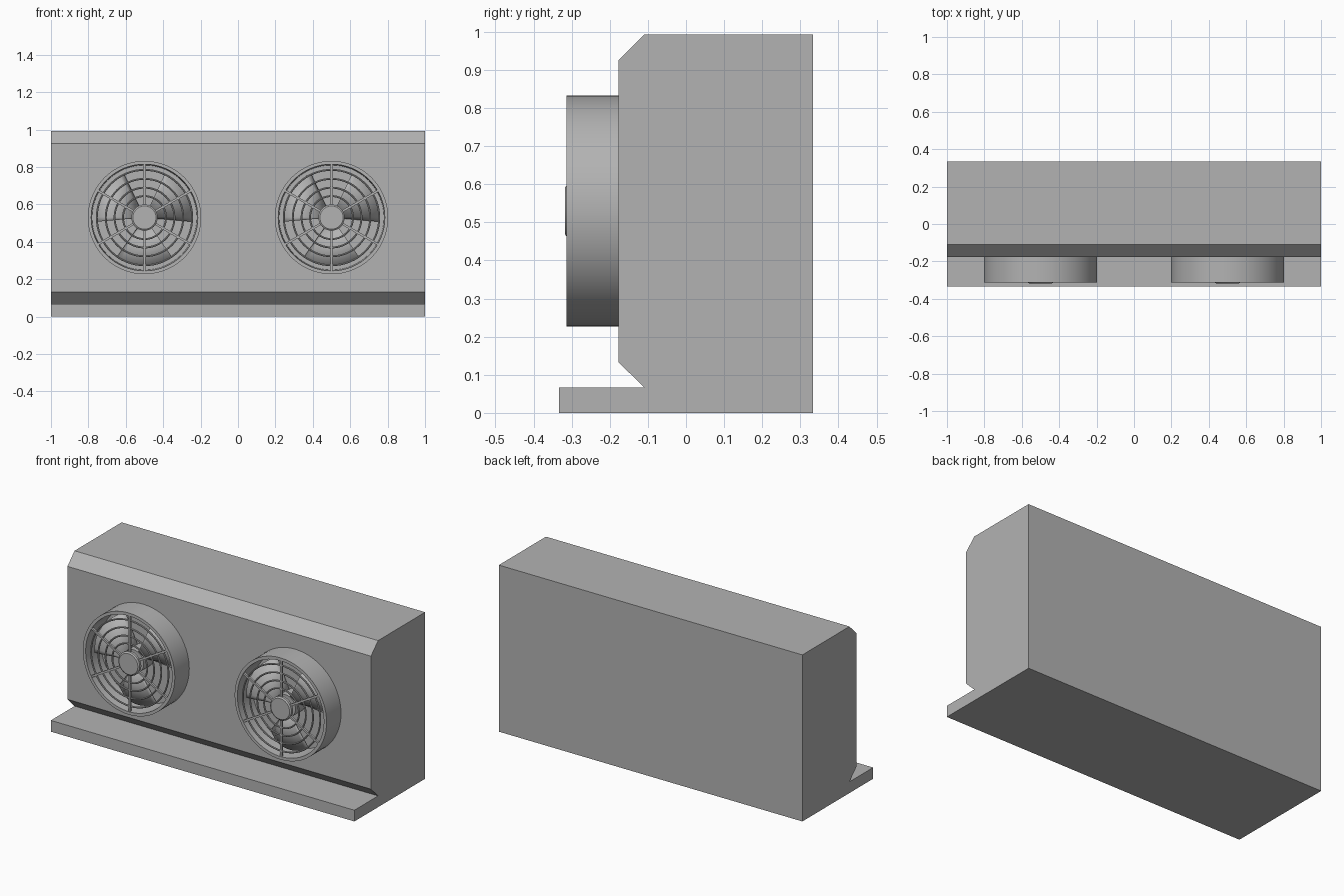
import bpy, bmesh
from math import sin, cos, pi, radians
from mathutils import Matrix, Vector

old = bpy.data.objects.get("Cube")
if old:
    bpy.data.objects.remove(old)

grey = bpy.data.materials.new("light grey metal")
grey.use_nodes = True
grey.diffuse_color = (0.45, 0.45, 0.45, 1)
grey.node_tree.nodes["Principled BSDF"].inputs["Base Color"].default_value = (0.45, 0.45, 0.45, 1)

FAN_Z = 0.53
FRONT = -0.177


def finish(name, bm, smooth=True):
    bmesh.ops.recalc_face_normals(bm, faces=bm.faces)
    mesh = bpy.data.meshes.new(name)
    bm.to_mesh(mesh)
    bm.free()
    mesh.materials.append(grey)
    obj = bpy.data.objects.new(name, mesh)
    bpy.context.collection.objects.link(obj)
    if smooth:
        bpy.ops.object.select_all(action='DESELECT')
        obj.select_set(True)
        bpy.context.view_layer.objects.active = obj
        bpy.ops.object.shade_smooth_by_angle(angle=radians(35))
    return obj


def lathe(name, cx, profile, closed=True, steps=64):
    """Spin a (radius, y) profile about the fan axis."""
    bm = bmesh.new()
    verts = [bm.verts.new((cx + r, y, FAN_Z)) for r, y in profile]
    pairs = list(zip(verts, verts[1:]))
    if closed:
        pairs.append((verts[-1], verts[0]))
    edges = [bm.edges.new(p) for p in pairs]
    bmesh.ops.spin(bm, geom=verts + edges, cent=(cx, 0, FAN_Z), axis=(0, 1, 0),
                   angle=2 * pi, steps=steps)
    bmesh.ops.remove_doubles(bm, verts=bm.verts, dist=0.0002)
    return finish(name, bm)


# Casing with chamfered front and a projecting base ledge
bm = bmesh.new()
outline = [(0.333, 0), (-0.333, 0), (-0.333, 0.067), (-0.11, 0.067),
           (FRONT, 0.133), (FRONT, 0.925), (-0.11, 0.992), (0.333, 0.992)]
side = bm.faces.new([bm.verts.new((-1, y, z)) for y, z in outline])
ext = bmesh.ops.extrude_face_region(bm, geom=[side])
bmesh.ops.translate(bm, vec=(2, 0, 0),
                    verts=[v for v in ext["geom"] if isinstance(v, bmesh.types.BMVert)])
finish("casing", bm, smooth=False)


def spokes(name, cx):
    bm = bmesh.new()
    for k in range(6):
        m = (Matrix.Translation((cx, -0.304, FAN_Z)) @ Matrix.Rotation(k * pi / 3, 4, 'Y')
             @ Matrix.Translation((0, 0, 0.175)) @ Matrix.Diagonal((0.012, 0.012, 0.225, 1)))
        bmesh.ops.create_cube(bm, size=1, matrix=m)
    finish(name, bm, smooth=False)


def blades(name, cx, count=3, span=70, nu=12):
    """Wide cambered blades, steepest at the trailing edge."""
    bm = bmesh.new()
    for k in range(count):
        rows = []
        for i in range(nu + 1):
            t = i / nu
            a = radians(-5 + span * t + 360 / count * k)
            y = -0.19 - 0.075 * (1 - (1 - t) ** 3)
            rows.append([bm.verts.new((cx + r * cos(a), y, FAN_Z + r * sin(a)))
                         for r in (0.06, 0.16, 0.26)])
        for p, q in zip(rows, rows[1:]):
            for j in range(2):
                bm.faces.new((p[j], p[j + 1], q[j + 1], q[j]))
    obj = finish(name, bm)
    mod = obj.modifiers.new("thickness", 'SOLIDIFY')
    mod.thickness = 0.004


for label, cx in (("right", -0.5), ("left", 0.5)):
    # Shroud with a stepped inner lip
    lathe(label + "_fan_shroud", cx,
          [(0.303, FRONT + 0.002), (0.303, -0.313), (0.285, -0.313), (0.28, FRONT + 0.002)])
    # Concentric guard wires
    for n, radius in enumerate((0.115, 0.16, 0.207, 0.255)):
        wire = [(radius + 0.005 * cos(i * pi / 4), -0.304 + 0.005 * sin(i * pi / 4))
                for i in range(8)]
        lathe(f"{label}_guard_ring_{n + 1}", cx, wire)
    spokes(label + "_guard_spokes", cx)
    # Guard centre disc and motor hub behind it
    lathe(label + "_guard_disc", cx,
          [(0, -0.296), (0.07, -0.296), (0.07, -0.311), (0.062, -0.317), (0, -0.317)], closed=False)
    lathe(label + "_motor_hub", cx,
          [(0, FRONT + 0.002), (0.068, FRONT + 0.002), (0.068, -0.27), (0, -0.27)], closed=False)
    blades(label + "_fan_blades", cx)
